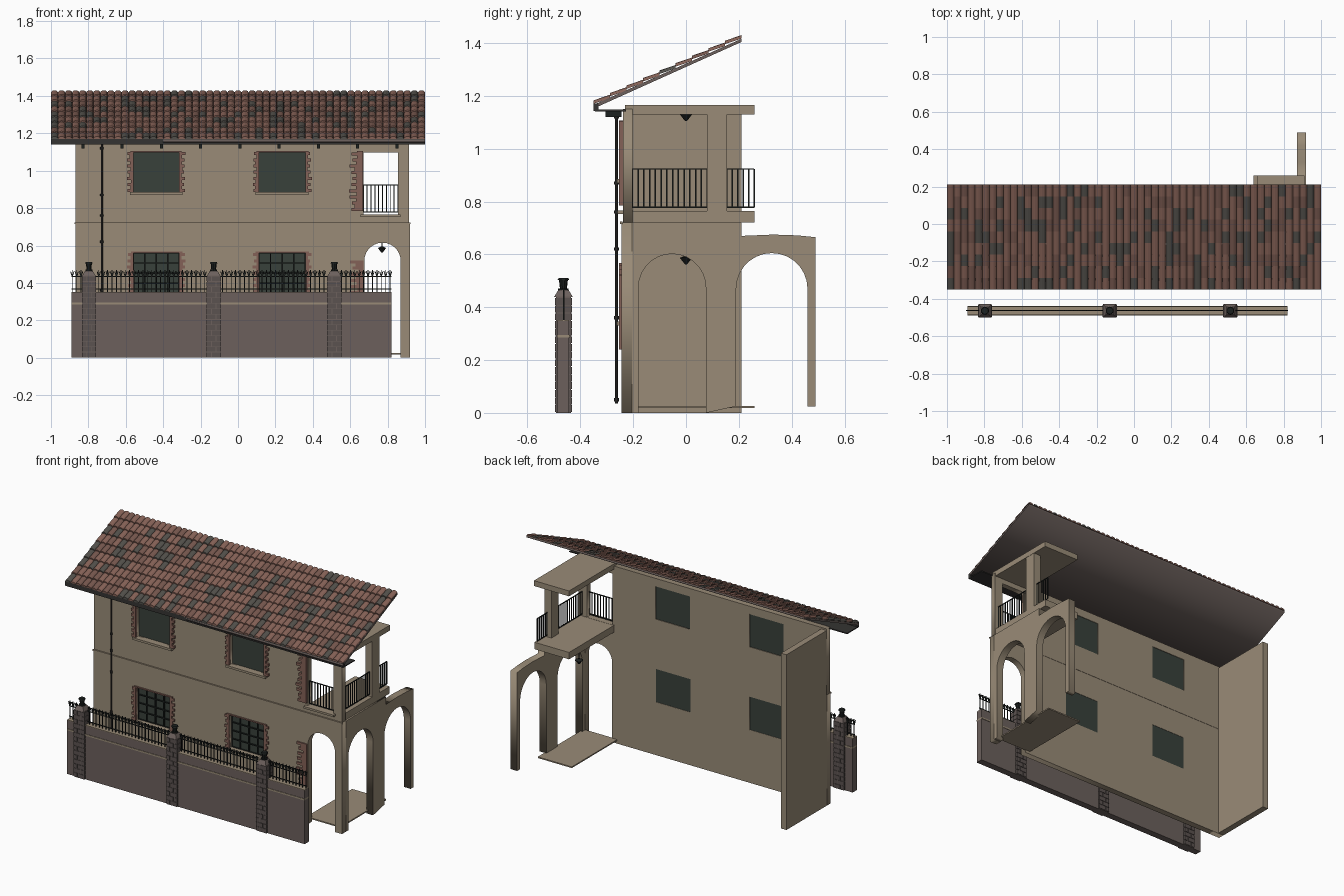
import bpy, bmesh, math, random
from mathutils import Vector, Matrix

random.seed(4)
if "Cube" in bpy.data.objects:
    bpy.data.objects.remove(bpy.data.objects["Cube"], do_unlink=True)


def material(name, r, g, b):
    m = bpy.data.materials.new(name)
    m.use_nodes = True
    m.diffuse_color = (r, g, b, 1)
    bsdf = m.node_tree.nodes["Principled BSDF"]
    bsdf.inputs["Base Color"].default_value = (r, g, b, 1)
    bsdf.inputs["Roughness"].default_value = 0.9
    return m


PLASTER = material("tan plaster", .32, .26, .185)
STONE = material("brown stone", .15, .118, .108)
PIER = material("dark stone", .105, .085, .08)
TILE = material("red tile", .24, .122, .095)
TILE_MID = material("brown tile", .18, .095, .075)
TILE_DARK = material("grey tile", .085, .08, .07)
BRICK = material("brick", .23, .12, .095)
GLASS = material("dark glass", .04, .052, .043)
IRON = material("black iron", .012, .015, .014)
GUTTER = material("gutter grey", .035, .034, .032)


def finish(name, bm, *mats):
    me = bpy.data.meshes.new(name)
    bm.to_mesh(me)
    bm.free()
    for m in mats:
        me.materials.append(m)
    ob = bpy.data.objects.new(name, me)
    bpy.context.collection.objects.link(ob)
    return ob


def boxes(name, mat, *dims):
    """Each box is x0, x1, y0, y1, z0, z1."""
    bm = bmesh.new()
    for x0, x1, y0, y1, z0, z1 in dims:
        c = Vector((x0 + x1, y0 + y1, z0 + z1)) / 2
        s = Matrix.Diagonal((x1 - x0, y1 - y0, z1 - z0, 1))
        bmesh.ops.create_cube(bm, size=1, matrix=Matrix.Translation(c) @ s)
    return finish(name, bm, mat)


def rods(name, mat, width, pairs):
    """Thin square bars between pairs of points."""
    bm = bmesh.new()
    for p, q in pairs:
        p, q = Vector(p), Vector(q)
        d = q - p
        turn = d.to_track_quat('Z', 'Y').to_matrix().to_4x4()
        s = Matrix.Diagonal((width, width, d.length, 1))
        bmesh.ops.create_cube(bm, size=1, matrix=Matrix.Translation((p + q) / 2) @ turn @ s)
    return finish(name, bm, mat)


def cones(name, mat, *specs):
    """Each round piece is centre, bottom radius, top radius, height."""
    bm = bmesh.new()
    for c, r0, r1, h in specs:
        bmesh.ops.create_cone(bm, cap_ends=True, segments=10, radius1=r0, radius2=r1,
                              depth=h, matrix=Matrix.Translation(c))
    return finish(name, bm, mat)


def cutout(name, mat, loops, near, far, side=False):
    """Flat wall from an outline and holes, thick from near to far."""
    cu = bpy.data.curves.new(name, 'CURVE')
    cu.dimensions, cu.fill_mode, cu.extrude = '2D', 'BOTH', abs(far - near) / 2
    for loop in loops:
        sp = cu.splines.new('POLY')
        sp.points.add(len(loop) - 1)
        for p, (u, v) in zip(sp.points, loop):
            p.co = (u, v, 0, 1)
        sp.use_cyclic_u = True
    tmp = bpy.data.objects.new(name + "_outline", cu)
    me = bpy.data.meshes.new_from_object(tmp)
    bpy.data.objects.remove(tmp)
    mid = (near + far) / 2
    turn = Matrix.Rotation(math.pi / 2, 4, 'X')
    if side:
        turn = Matrix.Translation((mid, 0, 0)) @ Matrix.Rotation(math.pi / 2, 4, 'Z') @ turn
    else:
        turn = Matrix.Translation((0, mid, 0)) @ turn
    me.transform(turn)
    me.name = name
    me.materials.clear()
    me.materials.append(mat)
    ob = bpy.data.objects.new(name, me)
    bpy.context.collection.objects.link(ob)


def rect(u0, u1, v0, v1):
    return [(u0, v0), (u1, v0), (u1, v1), (u0, v1)]


def arch(u0, u1, foot, top, n=14):
    r = (u1 - u0) / 2
    curve = [(u0 + r - r * math.cos(math.pi * i / n), top - r + r * math.sin(math.pi * i / n))
             for i in range(n + 1)]
    return [(u0, foot)] + curve + [(u1, foot)]


# House walls: an open shell with a corner porch
WINDOW_X = [(-.56, -.315), (.112, .36)]
LOW, HIGH = (.345, .56), (.885, 1.098)
low_outline = [(-.87, 0)] + arch(.675, .87, 0, .615) + [(.92, 0), (.92, .72), (-.87, .72)]
cutout("lower_front_wall", PLASTER, [low_outline] + [rect(*x, *LOW) for x in WINDOW_X], -.245, -.205)
cutout("upper_front_wall", PLASTER, [rect(-.87, .915, .72, 1.15), rect(.67, .855, .765, 1.098)]
       + [rect(*x, *HIGH) for x in WINDOW_X], -.238, -.203)
boxes("end_wall", PLASTER, (-.87, -.83, -.205, .21, 0, 1.14))
boxes("string_course", PLASTER, (-.873, .922, -.249, -.24, .715, .724))

# Porch arcade, slabs and columns
side_outline = [(-.205, 0)] + arch(-.18, .075, 0, .602) + arch(.19, .46, .025, .605) + [
    (.49, .025), (.49, .665), (.42, .672), (.33, .675), (.21, .67), (.21, .72), (-.205, .72)]
cutout("side_arcade", PLASTER, [side_outline], .872, .92, side=True)
boxes("porch_floor", PLASTER, (.64, .885, -.21, .26, .018, .026))
boxes("balcony_slab", PLASTER, (.66, .91, -.215, .26, .72, .765), (.655, .87, -.26, -.2, .753, .766))
boxes("porch_roof_slab", PLASTER, (.66, .912, -.23, .26, 1.13, 1.165))
boxes("rear_balcony_column", PLASTER, (.86, .91, .08, .155, .765, 1.13))

# Windows with bars, sills and toothed brick surrounds
glass, sills, bricks, upper_bars, lower_bars = [], [], [], [], []


def quoin(edge, out, z0, z1, wide=.03):
    z, k = z0, 0
    while z < z1 - .004:
        top = min(z + .0165, z1)
        w = wide * ((1, .55)[k % 2] + random.uniform(-.15, .15))
        a, b = sorted((edge, edge + out * w))
        bricks.append((a, b, -.253, -.236, z, top))
        z, k = top, k + 1


for x0, x1 in WINDOW_X:
    for (z0, z1), bars, y in ((LOW, lower_bars, -.224), (HIGH, upper_bars, -.212)):
        glass.append((x0, x1, -.218, -.207, z0, z1))
        sills.append((x0 - .018, x1 + .018, -.262, -.225, z0 - .014, z0))
        bricks.append((x0, x1, -.252, -.238, z1, z1 + .008))
        quoin(x0, -1, z0, z1 + .008)
        quoin(x1, 1, z0, z1 + .008)
        for i in range(5):
            x = x0 + (x1 - x0) * i / 4
            z = z0 + (z1 - z0) * i / 4
            bars += [((x, y, z0), (x, y, z1)), ((x0, y, z), (x1, y, z))]
quoin(.668, -1, .785, 1.105, .066)
quoin(.672, -1, .24, .52, .066)
boxes("window_panes", GLASS, *glass)
boxes("window_sills", PLASTER, *sills)
boxes("brick_surrounds", BRICK, *bricks)
rods("upper_window_bars", IRON, .007, upper_bars)
rods("lower_window_bars", IRON, .007, lower_bars)


# Balcony railings
def railing(name, p, q, n):
    p, q = Vector(p), Vector(q)
    up = Vector((0, 0, .145))
    bars = [(p, q), (p + up, q + up)]
    for i in range(n + 1):
        a = p.lerp(q, i / n)
        bars.append((a, a + up))
    rods(name, IRON, .005, bars)


railing("front_railing", (.67, -.225, .778), (.855, -.225, .778), 9)
railing("side_railing", (.89, -.203, .778), (.89, .08, .778), 13)
railing("rear_side_railing", (.89, .155, .778), (.89, .258, .778), 5)

# Hanging porch lamps
for name, z, ceiling in (("lower_lamp", .575, .72), ("upper_lamp", 1.118, 1.13)):
    cones(name, IRON, ((.77, 0, z), .004, .024, .026), ((.77, 0, z + .015), .024, .008, .008),
          ((.77, 0, (z + ceiling) / 2), .003, .003, ceiling - z))

# Roof deck, then overlapping half-round tiles
EAVE, RIDGE = Vector((0, -.35, 1.158)), Vector((0, .21, 1.412))
cutout("roof_deck", STONE, [[(-.35, 1.152), (.21, 1.404), (.21, 1.416), (-.35, 1.166)]], -1, 1, side=True)
ROWS, COLS, SEG = 9, 53, 6
bm = bmesh.new()
width = 2 / COLS
for row in range(ROWS):
    low = EAVE.lerp(RIDGE, row / ROWS) + Vector((0, 0, .012))
    high = EAVE.lerp(RIDGE, (row + 1) / ROWS) + Vector((0, 0, .005))
    for col in range(COLS):
        x = -1 + width * (col + .5)
        mat = random.choices((0, 1, 2), (62, 22, 16))[0]
        ring = [(math.cos(math.pi * i / SEG) * -width / 2, math.sin(math.pi * i / SEG) * .013)
                for i in range(SEG + 1)]
        a = [bm.verts.new(low + Vector((x + u, 0, v))) for u, v in ring]
        b = [bm.verts.new(high + Vector((x + u, 0, v))) for u, v in ring]
        faces = [bm.faces.new((a[i], a[i + 1], b[i + 1], b[i])) for i in range(SEG)]
        faces += [bm.faces.new(a), bm.faces.new(b[::-1])]
        for f in faces:
            f.material_index = mat
bmesh.ops.recalc_face_normals(bm, faces=bm.faces)
finish("roof_tiles", bm, TILE, TILE_MID, TILE_DARK)

# Eave board, brackets and downpipe
boxes("gutter", GUTTER, (-1, 1, -.35, -.332, 1.143, 1.172), (-1, 1, -.345, -.228, 1.141, 1.148))
brackets = [-.83 + .21 * i for i in range(9)]
boxes("eave_brackets", IRON, *[(x - .008, x + .008, -.305, -.245, 1.12, 1.142) for x in brackets])
cones("downpipe", GUTTER, ((-.728, -.263, .59), .006, .006, 1.11),
      *[((-.728, -.263, z), .009, .009, .012) for z in (.05, .36, .62, .76, .87, 1.12)])

# Boundary wall with tan coping and ledge
boxes("boundary_wall", STONE, (-.89, .82, -.486, -.442, 0, .285), (-.89, .82, -.486, -.442, .295, .348))
boxes("wall_ledge", PLASTER, (-.89, .82, -.489, -.439, .285, .295))
boxes("wall_coping", PLASTER, (-.89, .82, -.486, -.442, .348, .352))

# Piers of staggered blocks, each with a cap and lantern
PIER_X = (-.797, -.13, .515)
piers, blocks = [], []
for x in PIER_X:
    piers.append((x - .036, x + .036, -.493, -.435, 0, .44))
    for i in range(15):
        z = .003 + i * .029
        split = x + (.012 if i % 2 else -.012)
        for a, b in ((x - .038, split - .002), (split + .002, x + .038)):
            blocks.append((a, b, -.496, -.432, z, z + .026))
boxes("pier_cores", STONE, *piers)
boxes("pier_blocks", PIER, *blocks)
bm = bmesh.new()
for x in PIER_X:
    place = Matrix.Translation((x, -.464, .452)) @ Matrix.Rotation(math.pi / 4, 4, 'Z')
    bmesh.ops.create_cone(bm, cap_ends=True, segments=4, radius1=.05, radius2=.028, depth=.026, matrix=place)
finish("pier_caps", bm, STONE)
cones("pier_lanterns", IRON, *[s for x in PIER_X for s in (
    ((x, -.464, .468), .02, .02, .006), ((x, -.464, .487), .013, .017, .036),
    ((x, -.464, .507), .022, .018, .007))])

# Iron fence with forked tips
Y = -.463
bars = [((-.89, Y, z), (.82, Y, z)) for z in (.368, .435)]
for i in range(73):
    x = -.886 + i * .0236
    if min(abs(x - p) for p in PIER_X) > .038:
        bars.append(((x, Y, .352), (x, Y, .468)))
        bars += [((x, Y, .432), (x + s * .009, Y, .462)) for s in (-1, 1)]
rods("iron_fence", IRON, .0045, bars)
